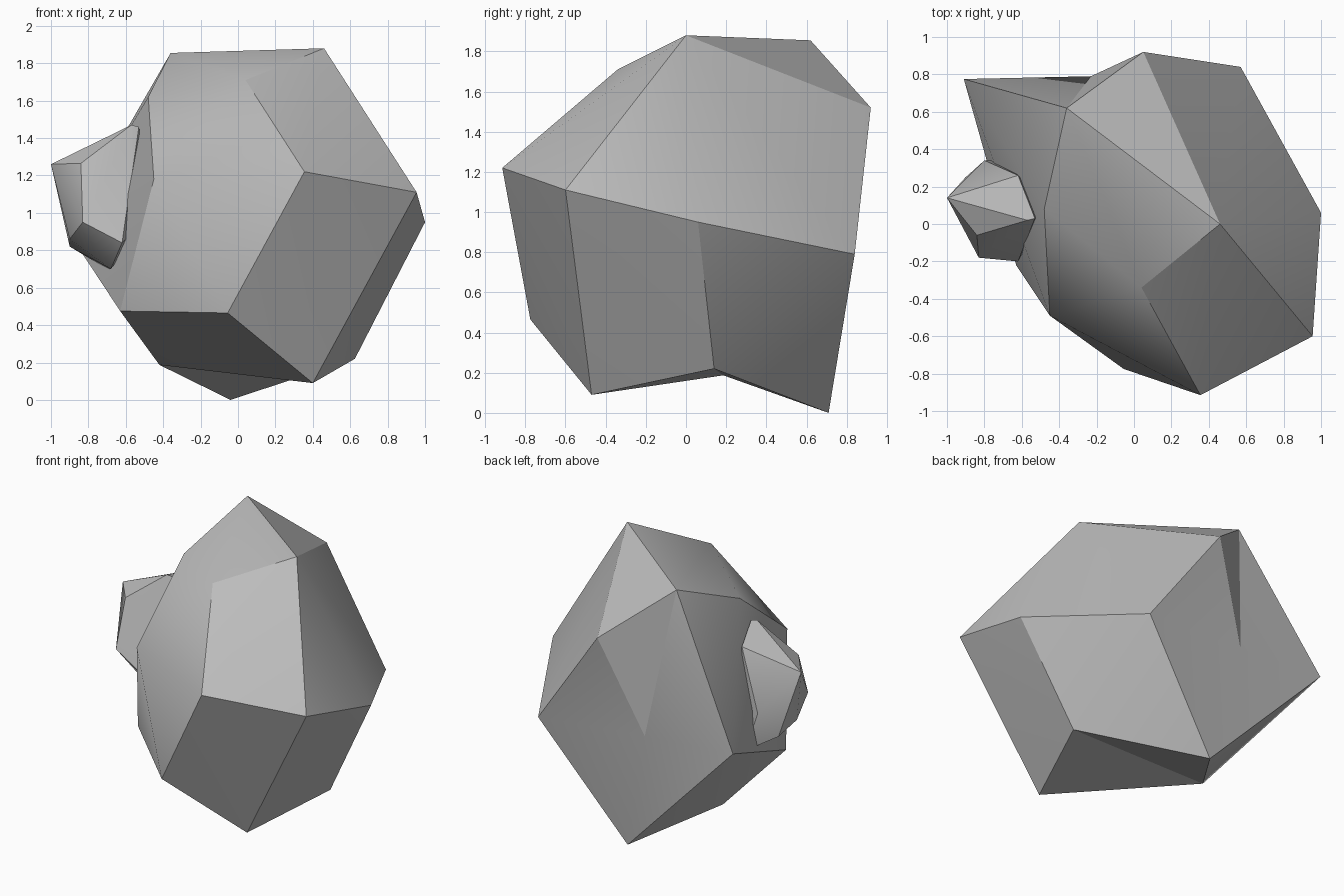
import bpy, bmesh, math

cube = bpy.data.objects.get("Cube")
if cube:
    bpy.data.objects.remove(cube, do_unlink=True)

stone = bpy.data.materials.new("stone_grey")
stone.use_nodes = True
grey = (0.5, 0.5, 0.5, 1)
stone.diffuse_color = grey
stone.node_tree.nodes["Principled BSDF"].inputs["Base Color"].default_value = grey


def build(name, corners, faces=None):
    """Make a faceted stone from named corners; without faces, wrap a convex hull."""
    bm = bmesh.new()
    verts = {key: bm.verts.new(co) for key, co in corners.items()}
    if faces:
        for face in faces.split():
            bm.faces.new([verts[key] for key in face])
    else:
        result = bmesh.ops.convex_hull(bm, input=bm.verts[:])
        spare = {v for v in result["geom_interior"] + result["geom_unused"]
                 if isinstance(v, bmesh.types.BMVert)}
        bmesh.ops.delete(bm, geom=list(spare), context="VERTS")
    bmesh.ops.recalc_face_normals(bm, faces=bm.faces[:])
    mesh = bpy.data.meshes.new(name)
    bm.to_mesh(mesh)
    bm.free()
    mesh.materials.append(stone)
    obj = bpy.data.objects.new(name, mesh)
    bpy.context.collection.objects.link(obj)
    bpy.ops.object.select_all(action="DESELECT")
    obj.select_set(True)
    bpy.context.view_layer.objects.active = obj
    bpy.ops.object.shade_smooth_by_angle(angle=math.radians(30))
    return obj


# Main boulder: crown, shoulders, waist and base corners
boulder = {
    "A": (.46, 0, 1.88), "B": (-.36, .62, 1.855), "C": (.04, -.34, 1.71),
    "R": (-.48, .08, 1.62), "G": (.05, .92, 1.52),
    "D": (.355, -.915, 1.22), "O": (-.45, -.49, 1.18), "E": (.955, -.6, 1.11),
    "F": (1, .06, .95), "P": (-.91, .775, .9), "S": (-.23, .79, .85),
    "H": (.57, .84, .79), "L": (-.63, -.22, .475), "K": (-.055, -.775, .465),
    "J": (.625, .14, .22), "M": (-.42, .186, .187), "I": (.4, -.47, .09),
    "N": (-.04, .71, 0),
}
crown = "ABC ACD ADE AEF AFH AHG AGB BRC ROC "
front_side = "COD ODK OKL DEI DIK KIL LIM "
right_side = "EFJ EJI FHJ JHN "
left_side = "BPR PRO POL PLM "
back_side = "PNS NHS HGS GBS BPS "
underside = "IJM JNM MNP"
build("boulder", boulder,
      crown + front_side + right_side + left_side + back_side + underside)

# Small stone lodged in the left-hand face as seen from the front
chip = {
    "tip": (-1, .14, 1.26), "brow": (-.84, -.06, 1.265),
    "top": (-.57, .02, 1.47), "top_inner": (-.53, .03, 1.46),
    "back_top": (-.62, .26, 1.385), "front": (-.83, -.18, .95),
    "low_outer": (-.9, .045, .86), "low_back": (-.9, .25, .82),
    "heel": (-.7, .34, .7), "back": (-.8, .34, .99),
    "front_inner": (-.62, -.2, .84), "foot": (-.68, -.05, .7),
    "root": (-.45, .1, 1),
}
build("side_stone", chip)
